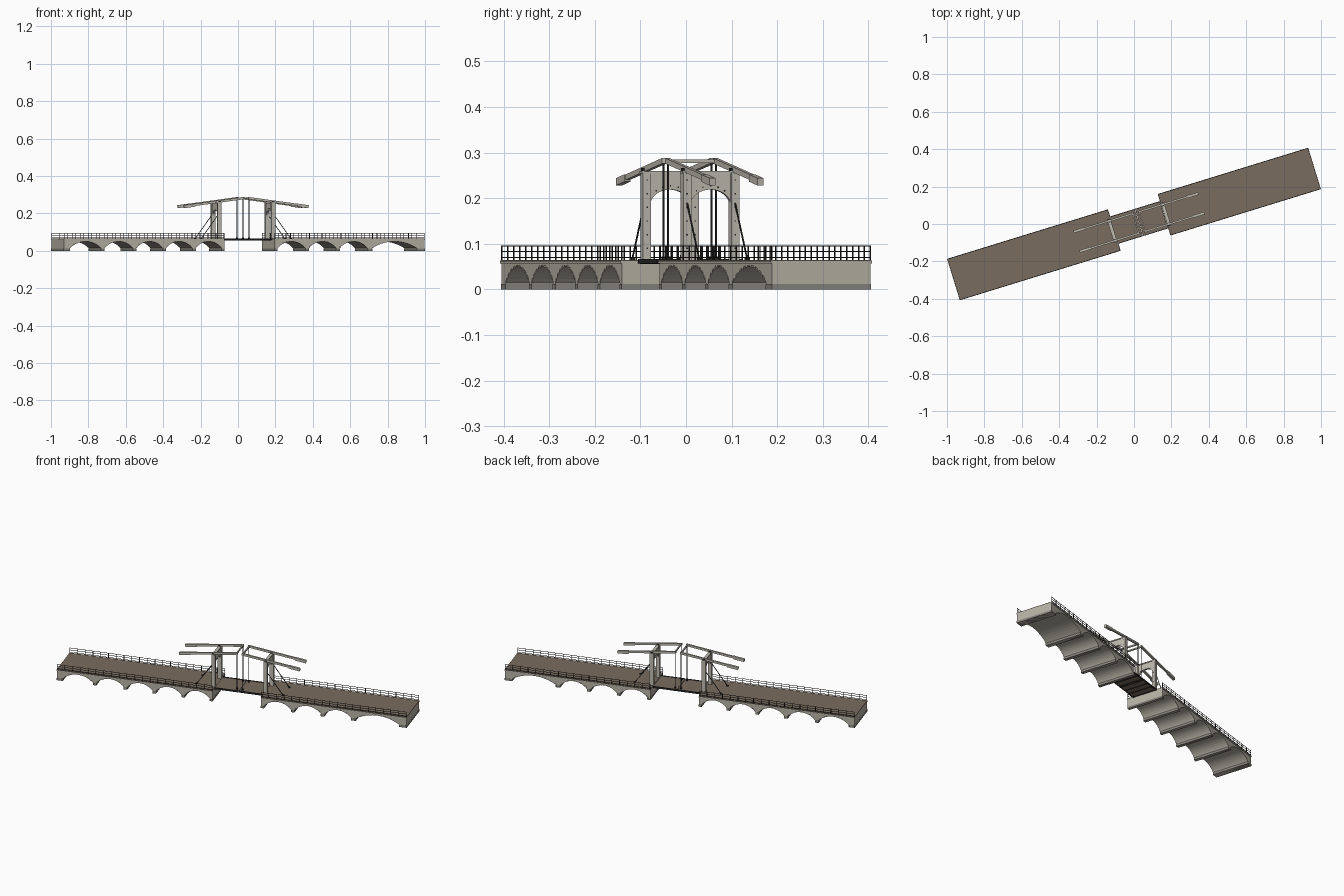
import bpy, bmesh, math
from mathutils import Vector, Matrix

if "Cube" in bpy.data.objects:
    bpy.data.objects.remove(bpy.data.objects["Cube"])

ANGLE = math.radians(17.1)   # bridge axis in plan
C = 0.028                    # centre of the opening span along the axis
HW = 0.115                   # half width of the masonry
BV = 0.055                   # sideways position of posts, beams and rods


def mat(name, rgb):
    m = bpy.data.materials.new(name)
    m.diffuse_color = (*rgb, 1)
    m.use_nodes = True
    m.node_tree.nodes["Principled BSDF"].inputs["Base Color"].default_value = m.diffuse_color
    return m


STONE = mat("stone", (0.47, 0.45, 0.38))
DARK_STONE = mat("dark_stone", (0.25, 0.24, 0.21))
PAINT = mat("pale_paint", (0.52, 0.50, 0.43))
PLANK = mat("planks", (0.19, 0.15, 0.115))
IRON = mat("iron", (0.02, 0.02, 0.022))


def finish(name, bm, m):
    bmesh.ops.recalc_face_normals(bm, faces=bm.faces)
    me = bpy.data.meshes.new(name)
    bm.to_mesh(me)
    bm.free()
    me.materials.append(m)
    ob = bpy.data.objects.new(name, me)
    bpy.context.collection.objects.link(ob)
    ob.rotation_euler.z = ANGLE
    return ob


def box(bm, lo, hi):
    lo, hi = Vector(lo), Vector(hi)
    d = hi - lo
    bmesh.ops.create_cube(bm, size=1, matrix=Matrix.Translation((lo + hi) / 2) @ Matrix.Diagonal((*d, 1)))


def bar(bm, p, q, w, h):
    # rectangular bar from p to q, w sideways and h upright
    p, q = Vector(p), Vector(q)
    x = (q - p).normalized()
    y = Vector((0, 0, 1)).cross(x)
    y = y.normalized() if y.length > 1e-4 else Vector((0, 1, 0))
    r = Matrix((x, y, x.cross(y))).transposed().to_4x4()
    bmesh.ops.create_cube(bm, size=1, matrix=Matrix.Translation((p + q) / 2) @ r
                          @ Matrix.Diagonal(((q - p).length, w, h, 1)))


def prism(bm, pts, off):
    f = bm.faces.new([bm.verts.new(p) for p in pts])
    g = bmesh.ops.extrude_face_region(bm, geom=[f])
    bmesh.ops.translate(bm, vec=off, verts=[v for v in g["geom"] if isinstance(v, bmesh.types.BMVert)])


def arch(a, b, z0, rise, n=14):
    # segmental arch points from a to b
    w, m = (b - a) / 2, (a + b) / 2
    r = (w * w + rise * rise) / (2 * rise)
    t = math.asin(min(1, w / r))
    return [(m + r * math.sin(t * (2 * i / n - 1)),
             z0 + rise - r + r * math.cos(t * (2 * i / n - 1))) for i in range(n + 1)]


def approach(side, u0, u1, arches):
    # arched masonry
    prof = [(u0, 0)]
    for a, b in arches:
        prof += [(a, 0)] + arch(a, b, 0.014, 0.036) + [(b, 0)]
    prof += [(u1, 0), (u1, 0.058), (u0, 0.058)]
    bm = bmesh.new()
    prism(bm, [(u, -HW + 0.002, z) for u, z in prof], (0, 2 * HW - 0.004, 0))
    finish(side + "_masonry", bm, STONE)
    # dark plinths under the piers
    bm = bmesh.new()
    edges = [u0] + [e for ab in arches for e in ab] + [u1]
    for a, b in zip(edges[::2], edges[1::2]):
        box(bm, (a - 0.001, -HW + 0.001, 0), (b + 0.001, HW - 0.001, 0.012))
    finish(side + "_plinths", bm, DARK_STONE)
    # raised arch stones on both faces
    bm = bmesh.new()
    for a, b in arches:
        pts = arch(a, b, 0.016, 0.036, 18)
        for p, q in zip(pts[::2], pts[1::2]):
            for v in (-HW + 0.002, HW - 0.002):
                bar(bm, (p[0], v, p[1]), (q[0], v, q[1]), 0.002, 0.004)
    finish(side + "_arch_stones", bm, STONE)
    # coping and roadway
    bm = bmesh.new()
    box(bm, (u0, -HW - 0.001, 0.057), (u1, HW + 0.001, 0.062))
    finish(side + "_coping", bm, STONE)
    bm = bmesh.new()
    box(bm, (u0, -HW, 0.061), (u1, HW, 0.065))
    finish(side + "_roadway", bm, PLANK)
    # railings
    bm = bmesh.new()
    n = round((u1 - u0) / 0.045)
    for v in (-HW + 0.002, HW - 0.002):
        for z in (0.070, 0.083, 0.095):
            bar(bm, (u0, v, z), (u1, v, z), 0.002, 0.002)
        for i in range(n + 1):
            u = u0 + 0.002 + (u1 - u0 - 0.004) * i / n
            box(bm, (u - 0.0013, v - 0.0013, 0.064), (u + 0.0013, v + 0.0013, 0.0965))
    finish(side + "_railings", bm, IRON)


approach("left", -1.009, -0.111, [(-0.975, -0.80), (-0.782, -0.622), (-0.604, -0.455),
                                  (-0.438, -0.289), (-0.272, -0.126)])
approach("right", 0.169, 1.009, [(0.186, 0.343), (0.361, 0.515), (0.534, 0.69), (0.715, 0.966)])

for side, s in (("left", -1), ("right", 1)):
    U = lambda d: C + s * d
    # portal frame with arched top
    bm = bmesh.new()
    o, i = 0.062, 0.047
    curve = [(-i * math.cos(math.pi * k / 16), 0.183 + 0.036 * math.sin(math.pi * k / 16)) for k in range(17)]
    prof = [(-o, 0.064), (-i, 0.064)] + curve + [(i, 0.064), (o, 0.064), (o, 0.258), (-o, 0.258)]
    prism(bm, [(U(0.15) - 0.006, v, z) for v, z in prof], (0.012, 0, 0))
    finish(side + "_portal_arch", bm, PAINT)
    bm = bmesh.new()
    for v in (-BV, BV):
        box(bm, (U(0.15) - 0.011, v - 0.009, 0.064), (U(0.15) + 0.011, v + 0.009, 0.256))
    box(bm, (U(0.15) - 0.009, -0.066, 0.254), (U(0.15) + 0.009, 0.066, 0.260))
    finish(side + "_portal_posts", bm, PAINT)
    # bolts on posts and around the arch, plus axle blocks
    bm = bmesh.new()
    spots = [(v, 0.09 + 0.03 * k, 0.0115) for v in (-BV, BV) for k in range(6)]
    spots += [(v * 0.98, z + 0.008, 0.0065) for v, z in curve[4:13:2]]
    for v, z, d in spots:
        box(bm, (U(0.15) - d, v - 0.0015, z - 0.0015), (U(0.15) + d, v + 0.0015, z + 0.0015))
    for v in (-BV, BV):
        box(bm, (U(0.15) - 0.006, v - 0.009, 0.257), (U(0.15) + 0.006, v + 0.009, 0.266))
    finish(side + "_bolts_and_bearings", bm, IRON)
    # balance beams joined by cross bars
    bm = bmesh.new()
    for v in (-BV, BV):
        bar(bm, (U(0.345), v, 0.238), (U(0.012), v, 0.282), 0.010, 0.012)
    bar(bm, (U(0.018), -BV, 0.281), (U(0.018), BV, 0.281), 0.007, 0.008)
    finish(side + "_balance_beams", bm, PAINT)
    bm = bmesh.new()
    for v in (-BV, BV):
        bar(bm, (U(0.348), v, 0.236), (U(0.285), v, 0.2445), 0.014, 0.016)
    finish(side + "_counterweights", bm, PAINT)
    # hanging rods and back struts
    bm = bmesh.new()
    for v in (-BV, BV):
        box(bm, (U(0.0165) - 0.0015, v - 0.0015, 0.06), (U(0.0165) + 0.0015, v + 0.0015, 0.28))
        box(bm, (U(0.0165) - 0.004, v - 0.004, 0.06), (U(0.0165) + 0.004, v + 0.004, 0.072))
        bar(bm, (U(0.155), v, 0.195), (U(0.25), v, 0.066), 0.003, 0.003)
        box(bm, (U(0.25) - 0.006, v - 0.004, 0.064), (U(0.25) + 0.006, v + 0.004, 0.07))
    finish(side + "_rods_and_struts", bm, IRON)
    # lifting leaf with iron edge girders
    bm = bmesh.new()
    lo, hi = sorted((U(0.001), U(0.139)))
    box(bm, (lo, -0.073, 0.059), (hi, 0.073, 0.064))
    finish(side + "_leaf", bm, PLANK)
    bm = bmesh.new()
    for v in (-0.074, 0.074):
        box(bm, (lo, v - 0.002, 0.057), (hi, v + 0.002, 0.067))
    for d in (0.006, 0.05, 0.09, 0.133):
        box(bm, (U(d) - 0.002, -0.073, 0.056), (U(d) + 0.002, 0.073, 0.060))
    finish(side + "_leaf_girders", bm, IRON)
